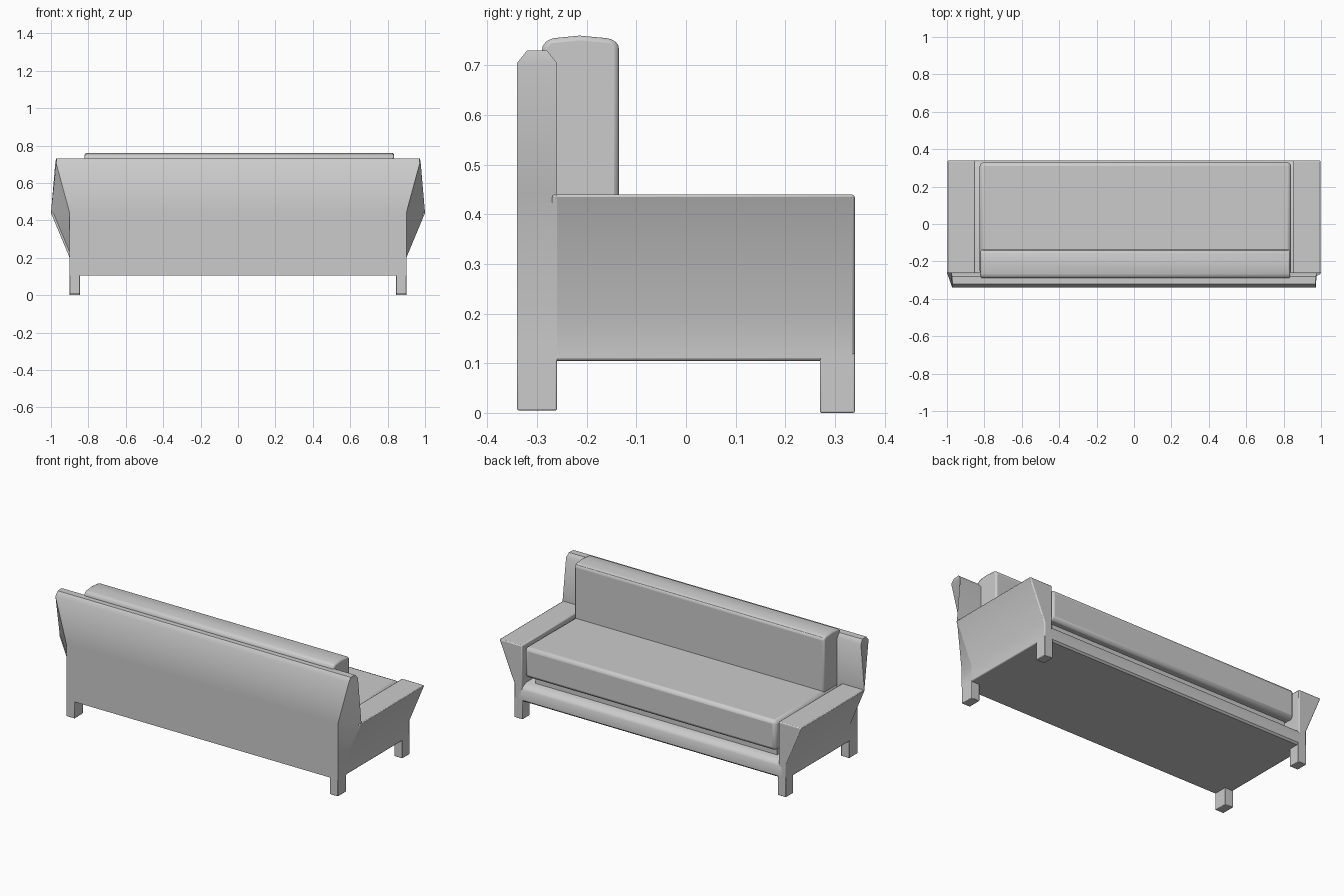
import bpy, bmesh

if "Cube" in bpy.data.objects:
    bpy.data.objects.remove(bpy.data.objects["Cube"])


def finish(name, bm, bevel=0.0, segments=2, angle=40):
    bmesh.ops.recalc_face_normals(bm, faces=bm.faces)
    mesh = bpy.data.meshes.new(name)
    bm.to_mesh(mesh)
    bm.free()
    ob = bpy.data.objects.new(name, mesh)
    bpy.context.collection.objects.link(ob)
    if bevel:
        mod = ob.modifiers.new("Bevel", 'BEVEL')
        mod.width = bevel
        mod.segments = segments
    bpy.ops.object.select_all(action='DESELECT')
    ob.select_set(True)
    bpy.context.view_layer.objects.active = ob
    bpy.ops.object.shade_smooth_by_angle(angle=angle * 3.14159 / 180)
    return ob


def loft(name, rings, **kw):
    bm = bmesh.new()
    loops = [[bm.verts.new(p) for p in ring] for ring in rings]
    n = len(rings[0])
    for a, b in zip(loops, loops[1:]):
        for i in range(n):
            j = (i + 1) % n
            bm.faces.new((a[i], a[j], b[j], b[i]))
    bm.faces.new(loops[0])
    bm.faces.new(loops[-1])
    return finish(name, bm, **kw)


def prism_y(name, profile, y0, y1, **kw):
    return loft(name, [[(x, y, z) for x, z in profile] for y in (y0, y1)], **kw)


def prism_x(name, profile, x0, x1, **kw):
    return loft(name, [[(x, y, z) for y, z in profile] for x in (x0, x1)], **kw)


def box(name, x0, x1, y0, y1, z0, z1, **kw):
    return prism_x(name, [(y0, z0), (y1, z0), (y1, z1), (y0, z1)], x0, x1, **kw)


# Back panel: rings of (height, rear half width, rear y, front half width, front y)
rows = [(0.105, 0.90, -0.34, 0.90, -0.26),
        (0.20, 0.90, -0.34, 0.90, -0.26),
        (0.44, 0.90, -0.34, 1.00, -0.26),
        (0.705, 0.972, -0.34, 0.977, -0.26),
        (0.73, 0.97, -0.32, 0.973, -0.28)]
loft("back_panel", [[(-xr, yr, z), (xr, yr, z), (xf, yf, z), (-xf, yf, z)]
                    for z, xr, yr, xf, yf in rows])

# Base with sloped front rail
prism_x("base_rail", [(-0.27, 0.105), (0.33, 0.105), (0.34, 0.115), (0.34, 0.175),
                      (0.33, 0.19), (0.30, 0.205), (-0.27, 0.205)], -0.87, 0.87)
# Recessed deck that carries the seat
box("seat_deck", -0.80, 0.80, -0.26, 0.28, 0.20, 0.26)

# Seat and back cushions
box("seat_cushion", -0.825, 0.84, -0.27, 0.33, 0.25, 0.43, bevel=0.02)
back = [(-0.29, 0.42), (-0.135, 0.42), (-0.135, 0.742), (-0.15, 0.754),
        (-0.215, 0.76), (-0.275, 0.754), (-0.29, 0.74)]
prism_x("back_cushion", back, -0.82, 0.835, bevel=0.014)

# Flared arms and legs, both sides
arm = [(0.85, 0.105), (0.90, 0.105), (0.90, 0.20), (1.00, 0.44), (0.85, 0.44)]
for s, side in ((-1, "left"), (1, "right")):
    prism_y(side + "_arm", [(s * x, z) for x, z in arm], -0.27, 0.34, bevel=0.006)
    xa, xb = sorted((s * 0.845, s * 0.90))
    box(side + "_front_leg", xa, xb, 0.27, 0.34, 0.0, 0.12, bevel=0.003)
    box(side + "_back_leg", xa, xb, -0.34, -0.26, 0.005, 0.12, bevel=0.003)
